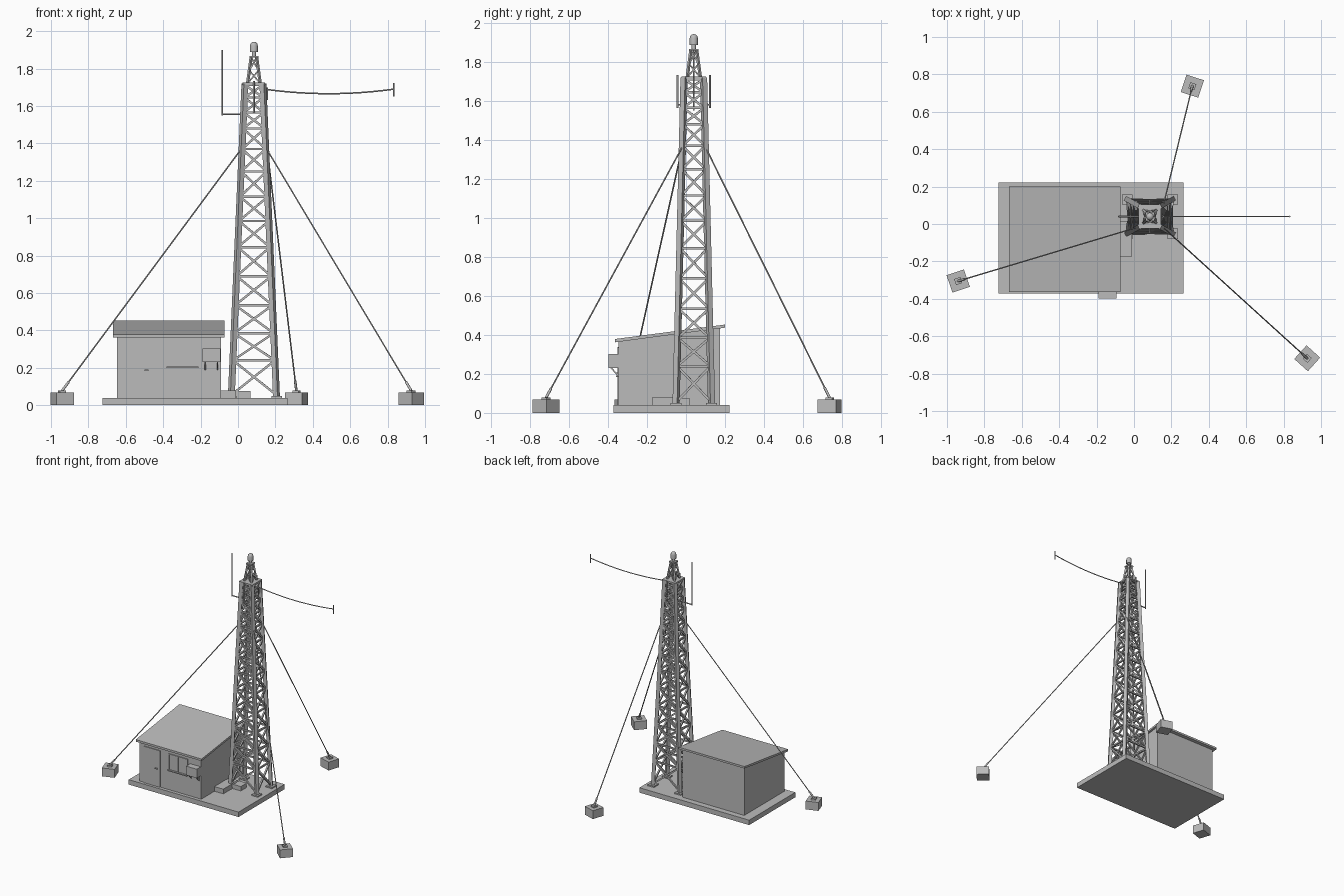
import bpy, bmesh, math
from mathutils import Vector, Matrix

if "Cube" in bpy.data.objects:
    bpy.data.objects.remove(bpy.data.objects["Cube"])

grey = bpy.data.materials.new("plain grey")
grey.diffuse_color = (0.5, 0.5, 0.5, 1)
grey.use_nodes = True
grey.node_tree.nodes["Principled BSDF"].inputs["Base Color"].default_value = grey.diffuse_color


def finish(name, bm, smooth=False):
    me = bpy.data.meshes.new(name)
    bmesh.ops.recalc_face_normals(bm, faces=bm.faces)
    bm.to_mesh(me)
    bm.free()
    me.materials.append(grey)
    ob = bpy.data.objects.new(name, me)
    bpy.context.scene.collection.objects.link(ob)
    if smooth:
        bpy.context.view_layer.objects.active = ob
        ob.select_set(True)
        bpy.ops.object.shade_smooth_by_angle(angle=math.radians(50))
        ob.select_set(False)
    return ob


def add_box(bm, x0, x1, y0, y1, z0, z1):
    m = Matrix.Translation(((x0 + x1) / 2, (y0 + y1) / 2, (z0 + z1) / 2))
    bmesh.ops.create_cube(bm, size=1, matrix=m @ Matrix.Diagonal((x1 - x0, y1 - y0, z1 - z0, 1)))


def add_rod(bm, a, b, w, sides=4):
    """Square bar of width w (sides=4) or round rod of diameter w."""
    a, b = Vector(a), Vector(b)
    d = b - a
    m = Matrix.Translation((a + b) / 2) @ d.to_track_quat('Z', 'Y').to_matrix().to_4x4()
    if sides == 4:
        bmesh.ops.create_cube(bm, size=1, matrix=m @ Matrix.Diagonal((w, w, d.length, 1)))
    else:
        bmesh.ops.create_cone(bm, cap_ends=True, segments=sides, radius1=w / 2, radius2=w / 2,
                              depth=d.length, matrix=m)


def boxes(name, *specs):
    bm = bmesh.new()
    for s in specs:
        add_box(bm, *s)
    return finish(name, bm)


def rods(name, *specs):
    bm = bmesh.new()
    for s in specs:
        add_rod(bm, *s)
    return finish(name, bm, smooth=len(specs[0]) > 3)


def side_prism(name, x0, x1, profile):
    """Extrude a (y, z) profile along x."""
    bm = bmesh.new()
    f = bm.faces.new([bm.verts.new((x0, y, z)) for y, z in profile])
    r = bmesh.ops.extrude_face_region(bm, geom=[f])
    bmesh.ops.translate(bm, vec=(x1 - x0, 0, 0),
                        verts=[v for v in r["geom"] if isinstance(v, bmesh.types.BMVert)])
    return finish(name, bm)


# Slab and hut
boxes("base_slab", (-.725, .265, -.372, .222, 0, .04))
side_prism("hut_walls", -.648, -.09, [(-.345, .04), (.175, .04), (.175, .435), (-.345, .367)])
side_prism("hut_roof", -.667, -.073, [(-.364, .362), (.2, .437), (.2, .453), (-.364, .379)])
boxes("door", (-.607, -.458, -.351, -.34, .04, .337))
boxes("door_handle", (-.5, -.478, -.36, -.35, .183, .191))

# Window with slim frame and sill
boxes("window_pane", (-.378, -.215, -.347, -.34, .205, .335))
boxes("window_frame", *[(x - .004, x + .004, -.352, -.34, .205, .335) for x in (-.378, -.297, -.215)],
      (-.378, -.215, -.352, -.34, .328, .335))
boxes("window_sill", (-.383, -.21, -.362, -.34, .199, .207))

# Wall unit on brackets
boxes("wall_unit", (-.19, -.094, -.397, -.343, .23, .303))
rods("wall_unit_brackets", *[s for x in (-.175, -.11) for s in
     (((x, -.347, .185), (x, -.347, .235), .008), ((x, -.347, .19), (x, -.385, .232), .007))])

# Cable duct between hut and tower
boxes("cable_duct", (-.09, -.01, -.175, -.02, .04, .078), (-.09, .067, -.06, .017, .04, .076))

# Lattice tower
CX, CY, Z0, Z1 = .085, .04, .04, 1.72
CORNERS = [(-1, -1), (1, -1), (1, 1), (-1, 1)]


def leg(c, z):
    t = (z - Z0) / (Z1 - Z0)
    return Vector((CX + c[0] * (.121 - .073 * t), CY + c[1] * (.091 - .041 * t), z))


rods("tower_legs", *[(leg(c, Z0), leg(c, Z1), .027) for c in CORNERS])
boxes("tower_feet", *[(p.x - .028, p.x + .028, p.y - .028, p.y + .028, .04, .05)
                      for p in (leg(c, Z0) for c in CORNERS)])
levels = [.055, .24, .385, .535, .69, .845, .985, 1.115, 1.25, 1.37, 1.48, 1.565, 1.645, 1.712]
braces = []
for i in range(4):
    a, b = CORNERS[i], CORNERS[(i + 1) % 4]
    for lo, hi in zip(levels, levels[1:]):
        braces += [(leg(a, lo), leg(b, hi), .012), (leg(b, lo), leg(a, hi), .012),
                   (leg(a, hi), leg(b, hi), .012)]
rods("tower_braces", *braces)
boxes("tower_top_plate", (CX - .06, CX + .06, CY - .063, CY + .063, 1.713, 1.725))


# Small peak frame and beacon
def peak(c, t):
    r = .034 - .019 * t
    return Vector((CX + c[0] * r, CY + c[1] * r, 1.72 + .14 * t))


parts = []
for i in range(4):
    a, b = CORNERS[i], CORNERS[(i + 1) % 4]
    parts.append((peak(a, 0), peak(a, 1), .012))
    for lo, hi in ((0, .5), (.5, 1)):
        parts += [(peak(a, lo), peak(b, hi), .007), (peak(b, lo), peak(a, hi), .007)]
rods("peak_frame", *parts)
boxes("peak_plate", (CX - .024, CX + .024, CY - .024, CY + .024, 1.858, 1.868))
bm = bmesh.new()
profile = [(0, 1.866), (.011, 1.866), (.011, 1.888), (.021, 1.888), (.021, 1.922),
           (.018, 1.934), (.010, 1.941), (0, 1.943)]
vs = [bm.verts.new((CX + r, CY, z)) for r, z in profile]
es = [bm.edges.new(p) for p in zip(vs, vs[1:])]
bmesh.ops.spin(bm, geom=vs + es, cent=(CX, CY, 0), axis=(0, 0, 1), angle=math.tau, steps=16)
bmesh.ops.remove_doubles(bm, verts=bm.verts, dist=1e-4)
finish("beacon_lamp", bm, True)

# Whip antenna on a side arm, and the two short side antennas
rods("whip_antenna", ((-.083, CY, 1.55), (-.083, CY, 1.9), .008, 8),
     ((-.083, CY, 1.556), (.03, CY, 1.556), .009, 8))
rods("side_antennas", *[s for k in (-1, 1) for s in
     (((CX, CY + k * .083, 1.565), (CX, CY + k * .083, 1.733), .010, 8),
      ((CX, CY + k * .05, 1.58), (CX, CY + k * .083, 1.58), .008, 8))])

# Sagging wire antenna with end bars
pts = []
for i in range(13):
    t = i / 12
    pts.append((.14 + .692 * t, CY, 1.69 - .024 * 4 * t * (1 - t)))
rods("wire_antenna", *[(a, b, .008, 6) for a, b in zip(pts, pts[1:])])
rods("wire_end_bars", ((.832, CY, 1.652), (.832, CY, 1.722), .009, 8),
     ((.157, CY, 1.633), (.157, CY, 1.7), .009, 8))

# Guy wires with anchor blocks
for n, (x, y, c) in enumerate([(-.94, -.305, (-1, -1)), (.312, .737, (1, 1)), (.926, -.718, (1, -1))], 1):
    top = leg(c, 1.365)
    top.x += c[0] * .008
    foot = Vector((x, y, .078))
    ang = math.atan2(y - CY, x - CX)
    bm = bmesh.new()
    for size, z, h in ((.098, .034, .068), (.034, .073, .012)):
        bmesh.ops.create_cube(bm, size=1, matrix=Matrix.Translation((x, y, z))
                              @ Matrix.Rotation(ang, 4, 'Z') @ Matrix.Diagonal((size, size, h, 1)))
    finish(f"anchor_block_{n}", bm)
    rods(f"guy_wire_{n}", (foot, top, .008, 6))
    d = (top - foot).normalized()
    rods(f"turnbuckle_{n}", (foot, foot + d * .06, .014, 8))
